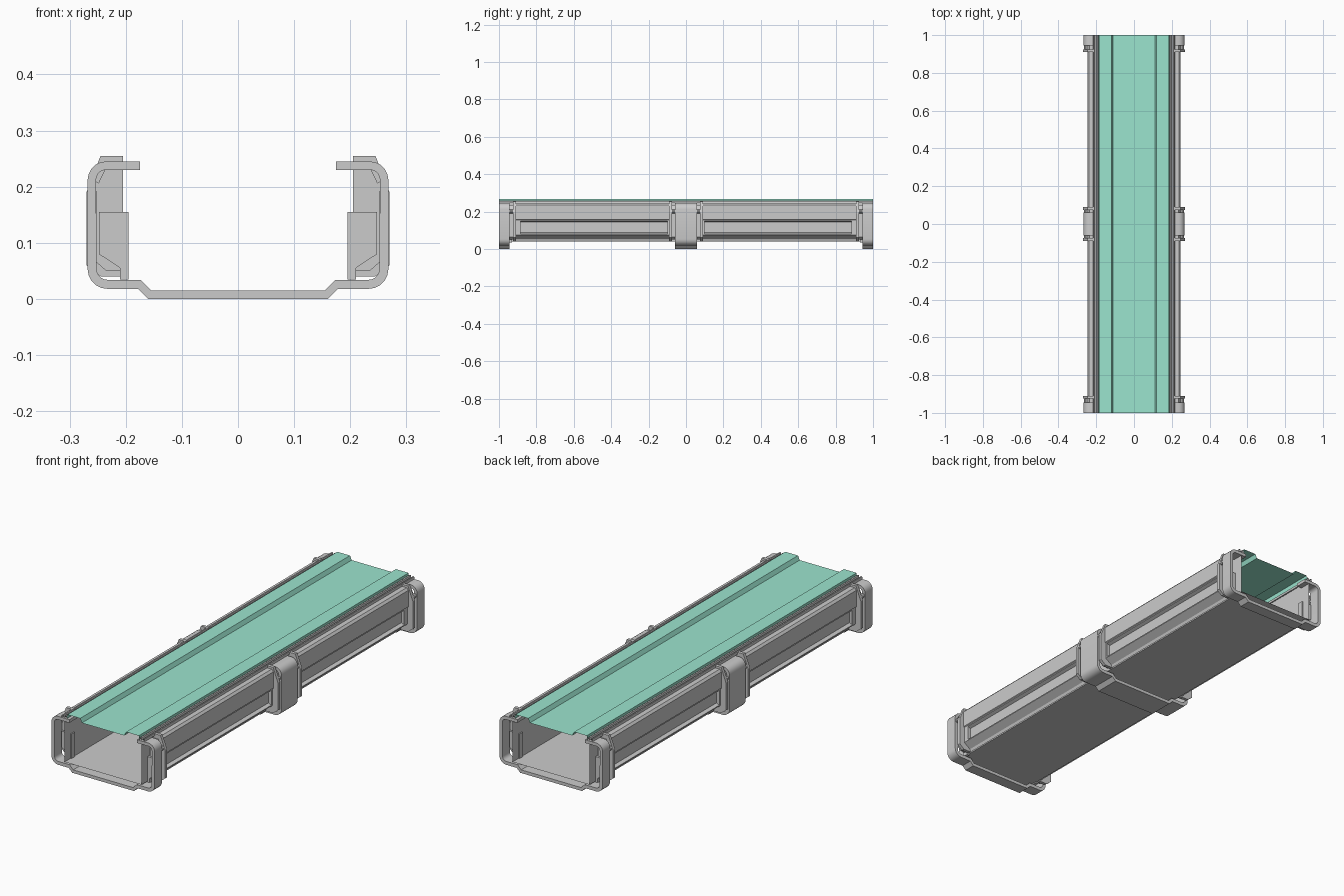
import bpy
from math import sin, cos, radians

if "Cube" in bpy.data.objects:
    bpy.data.objects.remove(bpy.data.objects["Cube"])

teal = bpy.data.materials.new("teal_deck")
teal.diffuse_color = (0.33, 0.78, 0.62, 1)
teal.use_nodes = True
teal.node_tree.nodes["Principled BSDF"].inputs["Base Color"].default_value = teal.diffuse_color


def extrude(name, pts, y0, y1, closed=True, mirror=(False, False), mat=None, smooth=False):
    """Extrude an x-z profile along y; closed profiles are capped, open ones stay thin sheets."""
    n = len(pts)
    verts = [(x, y, z) for y in (y0, y1) for x, z in pts]
    faces = [(i, (i + 1) % n, n + (i + 1) % n, n + i) for i in range(n if closed else n - 1)]
    if closed:
        faces += [tuple(range(n - 1, -1, -1)), tuple(range(n, 2 * n))]
    me = bpy.data.meshes.new(name)
    me.from_pydata(verts, [], faces)
    ob = bpy.data.objects.new(name, me)
    bpy.context.collection.objects.link(ob)
    if mat:
        me.materials.append(mat)
    if any(mirror):
        m = ob.modifiers.new("mirror", 'MIRROR')
        m.use_axis = (mirror[0], mirror[1], False)
        m.use_clip = False
    if smooth:
        bpy.context.view_layer.objects.active = ob
        ob.select_set(True)
        bpy.ops.object.shade_smooth_by_angle(angle=radians(35))
        ob.select_set(False)
    return ob


def arc(cx, cz, r, a0, a1, n=5):
    return [(cx + r * cos(radians(a0 + (a1 - a0) * i / n)),
             cz + r * sin(radians(a0 + (a1 - a0) * i / n))) for i in range(n + 1)]


def both(pts):
    """Full-width profile from its right half (listed from the centre outwards)."""
    return [(-x, z) for x, z in reversed(pts)] + pts


# U-shaped ribs with inward-turned top arms
outer = ([(0.16, 0), (0.178, 0.018)] + arc(0.233, 0.053, 0.035, -90, 0)
         + arc(0.235, 0.212, 0.033, 0, 90) + [(0.175, 0.245)])
inner = ([(0.175, 0.23)] + arc(0.235, 0.212, 0.018, 90, 0)
         + arc(0.233, 0.053, 0.019, 0, -90) + [(0.174, 0.034), (0.155, 0.015)])
rib = both(outer) + inner + [(-x, z) for x, z in reversed(inner)]
extrude("middle_rib", rib, -0.06, 0.06, smooth=True)
extrude("end_rib", rib, 0.945, 1.0, mirror=(False, True), smooth=True)

# chamfered flange plates either side of the ribs, with a collar joining them
flange = [(0.205, 0.04), (0.245, 0.04), (0.27, 0.06), (0.27, 0.19), (0.245, 0.255), (0.205, 0.255)]
collar = [(0.205, 0.05), (0.235, 0.05), (0.252, 0.065), (0.252, 0.2), (0.235, 0.235), (0.205, 0.235)]
for label, y0, y1, c0, c1 in (("inner", 0.075, 0.09, 0.06, 0.075), ("outer", 0.91, 0.925, 0.925, 0.945)):
    extrude(label + "_flange", flange, y0, y1, mirror=(True, True))
    extrude(label + "_collar", collar, c0, c1, mirror=(True, True))
    # round fixing pin on each collar
    bpy.ops.mesh.primitive_cylinder_add(vertices=10, radius=0.01, depth=c1 - c0 + 0.004,
                                        location=(0.256, (c0 + c1) / 2, 0.2), rotation=(radians(90), 0, 0))
    pin = bpy.context.object
    pin.name = label + "_pin"
    bpy.ops.object.transform_apply(location=True, rotation=True)
    m = pin.modifiers.new("mirror", 'MIRROR')
    m.use_axis = (True, True, False)

# brackets inside the open ends
bracket = [(0.195, 0.035), (0.21, 0.035), (0.21, 0.055), (0.248, 0.08), (0.248, 0.155), (0.195, 0.155)]
extrude("end_bracket", bracket, 0.93, 0.955, mirror=(True, True))

# side panels with a long recess
panel = [(0.205, 0.245), (0.238, 0.245), (0.247, 0.235), (0.247, 0.158), (0.243, 0.155), (0.243, 0.15),
         (0.228, 0.143), (0.228, 0.088), (0.243, 0.081), (0.243, 0.076), (0.21, 0.053), (0.205, 0.04)]
extrude("side_panel", panel, 0.09, 0.91, closed=False, mirror=(True, True))
# recess end stops
extrude("recess_stop", [(0.226, 0.084), (0.243, 0.08), (0.243, 0.152), (0.226, 0.146)],
        0.885, 0.91, mirror=(True, True))
extrude("recess_stop_inner", [(0.226, 0.084), (0.243, 0.08), (0.243, 0.152), (0.226, 0.146)],
        0.09, 0.1, mirror=(True, True))

# inner trough: floor and walls as one thin sheet
extrude("trough", both([(0.2, 0.04), (0.2, 0.245)]), -1, 1, closed=False)

# teal deck: sunken centre, raised shoulders
extrude("deck", both([(0.11, 0.247), (0.119, 0.266), (0.185, 0.266), (0.187, 0.247)]),
        -1, 1, closed=False, mat=teal)

# ridged rails along the deck edges
rail = [(0.187, 0.247), (0.19, 0.258), (0.197, 0.258), (0.199, 0.249), (0.206, 0.249),
        (0.208, 0.257), (0.214, 0.257), (0.216, 0.246)]
extrude("deck_rail", rail, -1, 1, closed=False, mirror=(True, False))
